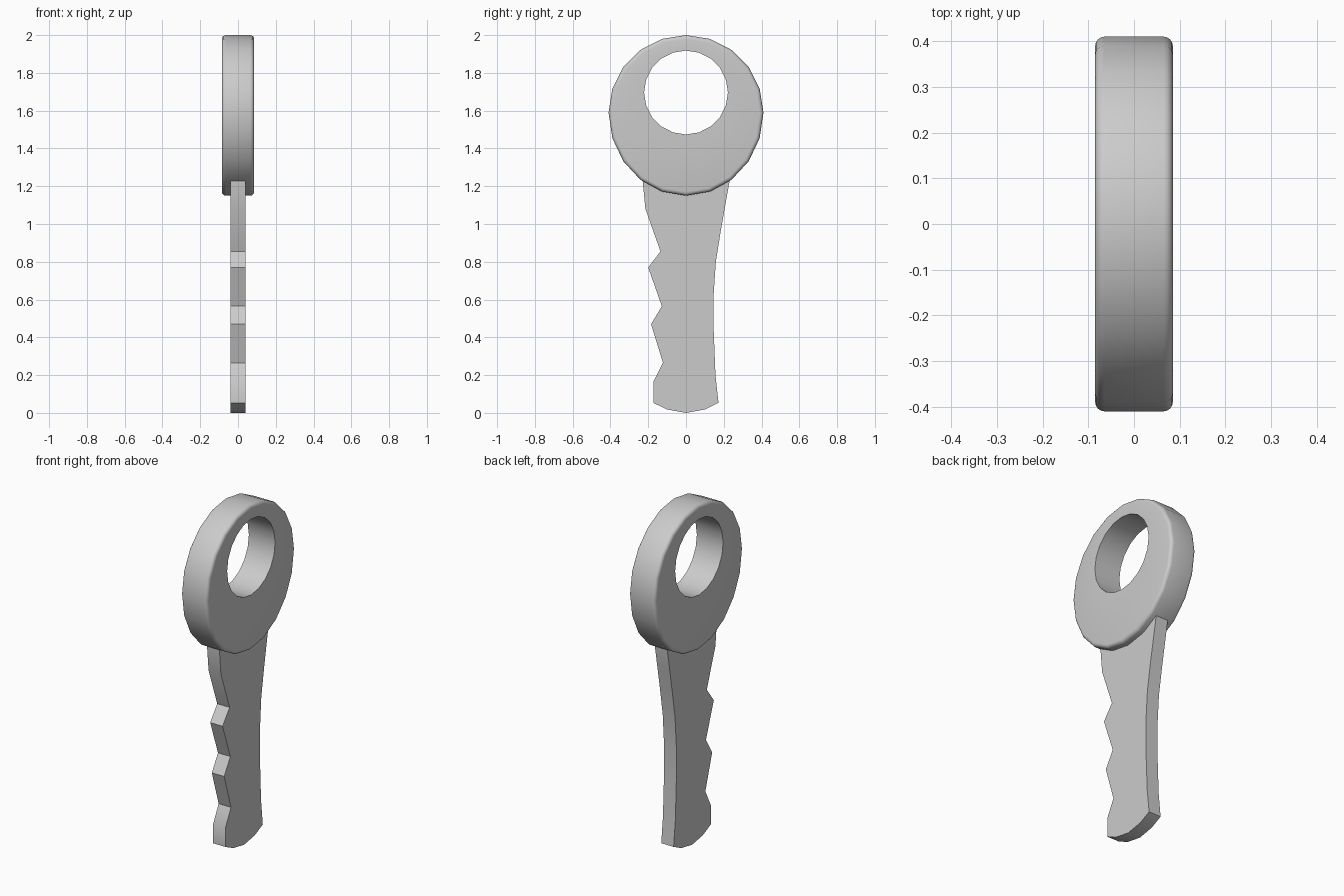
import bpy
import bmesh
import math

cube = bpy.data.objects.get("Cube")
if cube:
    bpy.data.objects.remove(cube, do_unlink=True)

SIDES = 20

metal = bpy.data.materials.new("plain grey")
metal.use_nodes = True
metal.diffuse_color = (0.6, 0.6, 0.6, 1)
metal.node_tree.nodes["Principled BSDF"].inputs["Base Color"].default_value = (0.6, 0.6, 0.6, 1)


def finish(name, bm):
    """Turn a bmesh into a shaded, coloured object."""
    bmesh.ops.recalc_face_normals(bm, faces=bm.faces[:])
    mesh = bpy.data.meshes.new(name)
    bm.to_mesh(mesh)
    bm.free()
    mesh.materials.append(metal)
    obj = bpy.data.objects.new(name, mesh)
    bpy.context.collection.objects.link(obj)
    bpy.ops.object.select_all(action="DESELECT")
    obj.select_set(True)
    bpy.context.view_layer.objects.active = obj
    bpy.ops.object.shade_smooth_by_angle(angle=math.radians(30))
    return obj


def ring(bm, x, centre_z, radius, lower_radius):
    """Loop of vertices in the side plane, slightly longer below its centre."""
    verts = []
    for i in range(SIDES):
        a = math.tau * i / SIDES
        c = math.cos(a)
        verts.append(bm.verts.new((x, radius * math.sin(a),
                                   centre_z + c * (radius if c > 0 else lower_radius))))
    return verts


# Round head: hole edge, flat face, rounded rim, and back to the hole
HALF, ROUND, STEPS = 0.085, 0.02, 4
bm = bmesh.new()
corner = [math.pi / 2 * i / STEPS for i in range(STEPS + 1)]
section = [(HALF - ROUND + ROUND * math.cos(a), ROUND * (1 - math.sin(a))) for a in corner]
section += [(-x, inset) for x, inset in reversed(section)]
rings = [ring(bm, x, 1.59, 0.41 - inset, 0.44 - inset) for x, inset in section]
rings += [ring(bm, x, 1.696, 0.222, 0.222) for x in (-HALF, HALF)]
for loop, following in zip(rings, rings[1:] + rings[:1]):
    for i in range(SIDES):
        j = (i + 1) % SIDES
        bm.faces.new((loop[i], loop[j], following[j], following[i]))
finish("key_head", bm)

# Flat blade: notched front edge, curved tip and gently waisted back edge
notches = [(-0.23, 1.3), (-0.23, 1.235), (-0.215, 1.08), (-0.135, 0.855), (-0.2, 0.77),
           (-0.128, 0.565), (-0.185, 0.47), (-0.122, 0.265), (-0.173, 0.165)]
tip = [(-0.173, 0.053), (-0.1, 0.018), (0, 0), (0.1, 0.018), (0.172, 0.053)]
back = [(0.156, 0.2), (0.146, 0.45), (0.146, 0.62), (0.158, 0.8),
        (0.185, 0.97), (0.208, 1.1), (0.232, 1.235), (0.232, 1.3)]
bm = bmesh.new()
face = bm.faces.new([bm.verts.new((-0.04, y, z)) for y, z in notches + tip + back])
extruded = bmesh.ops.extrude_face_region(bm, geom=[face], use_keep_orig=True)
bmesh.ops.translate(bm, vec=(0.08, 0, 0),
                    verts=[g for g in extruded["geom"] if isinstance(g, bmesh.types.BMVert)])
finish("key_blade", bm)
